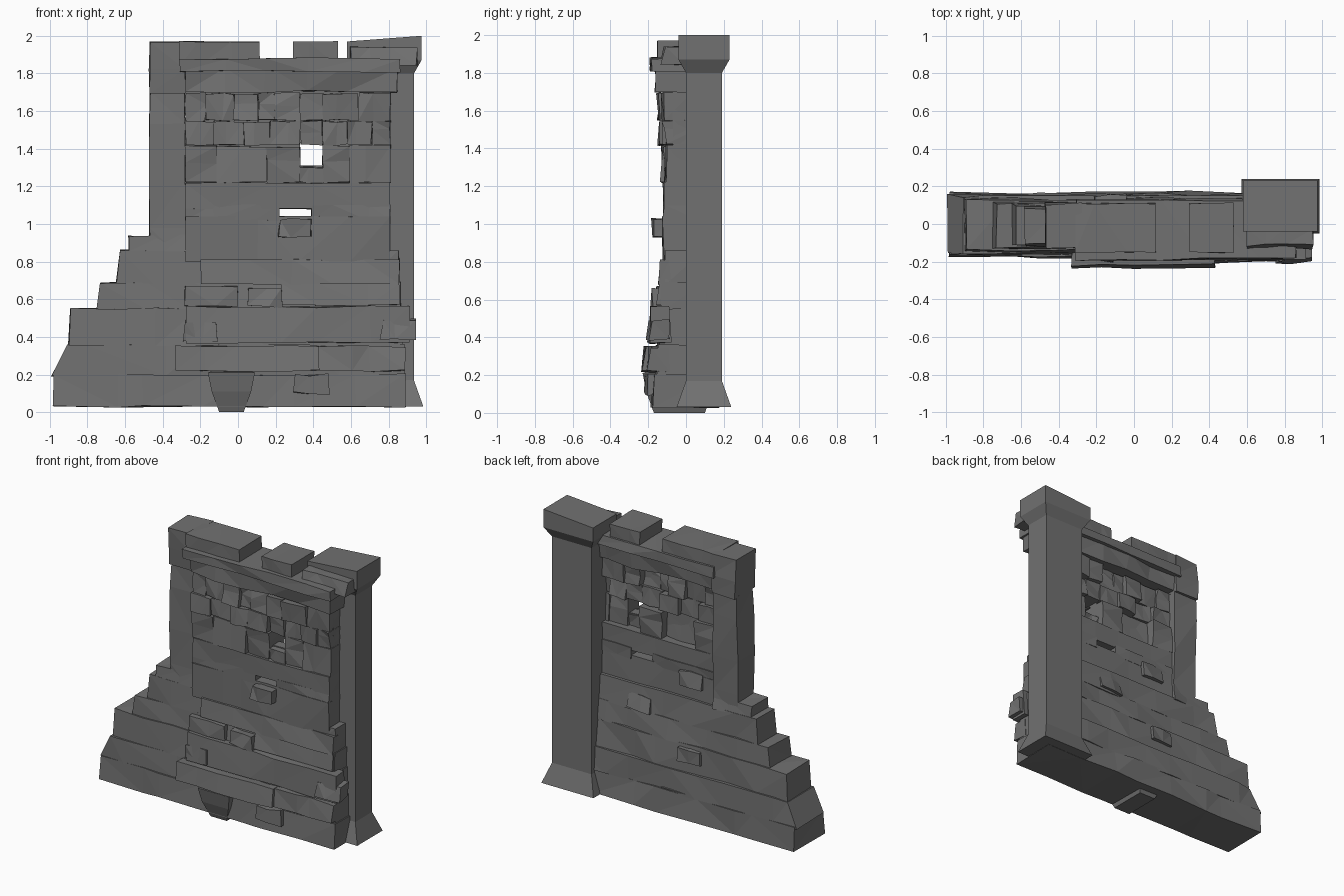
import bpy, bmesh, random
from mathutils import Vector

random.seed(7)
if "Cube" in bpy.data.objects:
    bpy.data.objects.remove(bpy.data.objects["Cube"], do_unlink=True)

GREY = (0.165, 0.165, 0.165, 1)
material = bpy.data.materials.new("dark_stone")
material.use_nodes = True
material.diffuse_color = GREY
shader = material.node_tree.nodes["Principled BSDF"]
shader.inputs["Base Color"].default_value = GREY

# Main lines shared by many parts
column_left, panel_left, panel_right = -0.47, -0.28, 0.81
window_left, window_right, window_bottom = 0.33, 0.45, 1.31
slot_left, slot_right, slot_bottom, slot_top = 0.22, 0.39, 1.04, 1.08
wall_front, wall_back = -0.12, 0.07
ledge, lintel_bottom, lintel_top, wall_top = 1.22, 1.7, 1.84, 1.97


def finish(bm, name):
    bmesh.ops.recalc_face_normals(bm, faces=bm.faces)
    mesh = bpy.data.meshes.new(name)
    bm.to_mesh(mesh)
    bm.free()
    mesh.materials.append(material)
    obj = bpy.data.objects.new(name, mesh)
    bpy.context.collection.objects.link(obj)
    return obj


def stone(name, left, right, front, back, bottom, top, rough=0.01, lean=0, taper=0):
    """Rough hewn block, cut along its longer axis, with nudged corners.
    lean pulls in the upper left edge, taper the upper front and back."""
    low, high = Vector((left, front, bottom)), Vector((right, back, top))
    size = high - low
    bm = bmesh.new()
    bmesh.ops.create_cube(bm, size=1)
    for vert in bm.verts:
        is_top, is_left, is_front = vert.co.z > 0, vert.co.x < 0, vert.co.y < 0
        vert.co = (low + high) / 2 + vert.co * size
        if is_top:
            vert.co.x += lean if is_left else 0
            vert.co.y += taper if is_front else -taper
    along = Vector((0, 0, 1)) if size.z > size.x else Vector((1, 0, 0))
    cuts = 1 + int(size.dot(along) * 3)
    for i in range(cuts):
        spot = low.lerp(high, (i + random.uniform(0.7, 1.3)) / (cuts + 1))
        bmesh.ops.bisect_plane(bm, geom=bm.verts[:] + bm.edges[:] + bm.faces[:],
                               plane_co=spot, plane_no=along)
    for vert in bm.verts:
        nudge = Vector([random.uniform(-rough, rough) for axis in range(3)])
        vert.co += nudge * Vector((0.5, 1, 0.6))
    bmesh.ops.triangulate(bm, faces=bm.faces[:])
    return finish(bm, name)


def flared_block(name, left, right, front, back, profile):
    """Skin rectangles upwards; the profile lists (height, flare) pairs."""
    bm = bmesh.new()
    rings = []
    for z, flare in profile:
        x0, x1, y0, y1 = left - flare, right + flare, front - flare, back + flare
        corners = (x0, y0), (x1, y0), (x1, y1), (x0, y1)
        rings.append([bm.verts.new((x, y, z)) for x, y in corners])
    for lower, upper in zip(rings, rings[1:]):
        for i in range(4):
            bm.faces.new((lower[i - 1], lower[i], upper[i], upper[i - 1]))
    bm.faces.new(rings[0])
    bm.faces.new(rings[-1])
    return finish(bm, name)


# Corner pillar with flared foot and cap, the cap rising to the outer side
pillar = flared_block("corner_pillar", 0.62, 0.935, 0, 0.19, [
    (0.03, 0.05), (0.17, 0), (1.8, 0), (1.87, 0.04), (wall_top, 0.04)])
for vert in pillar.data.vertices:
    if vert.co.z > 1.9 and vert.co.x > 0.8:
        vert.co.z = 2
stone("pillar_cap_front", 0.6, 0.95, -0.13, 0, lintel_top, 1.94, taper=0.02)

# Stepped courses, each shorter and thinner than the one below
bottom = 0.03
for left, top, lean in ((-0.98, 0.2, 0), (-0.99, 0.36, 0.08), (-0.9, 0.55, 0.01),
                        (-0.75, 0.69, 0.02), (-0.65, 0.86, 0.02), (-0.58, 0.94, 0)):
    half = 0.2 - top / 10
    right = 0.9 - top / 20 if top < 0.9 else panel_left
    stone("stepped_course", left, right, -half, half - 0.01, bottom, top,
          lean=lean, taper=0.01)
    bottom = top - 0.01

# Left column, its head a little wider
stone("left_column", column_left, panel_left, -0.1, 0.09, 0.8, lintel_bottom)
stone("left_column_head", column_left, panel_left, wall_front, 0.11,
      lintel_bottom - 0.01, wall_top)

# Middle wall built around a narrow slot
for name, left, right, low, high in (
        ("wall_below_slot", panel_left, panel_right, 0.8, slot_bottom),
        ("wall_left_of_slot", panel_left, slot_left, slot_bottom - 0.02, slot_top + 0.02),
        ("wall_right_of_slot", slot_right, panel_right, slot_bottom - 0.02, slot_top + 0.02),
        ("wall_above_slot", panel_left, panel_right, slot_top, ledge)):
    stone(name, left, right, wall_front, wall_back, low, high, rough=0.006)

# Mortar behind the rubble, framing the small window
for left, right, low, high in (
        (panel_left, window_left, ledge, lintel_top),
        (window_right, panel_right, ledge, lintel_top),
        (window_left, window_right, ledge, window_bottom),
        (window_left, window_right, 1.43, lintel_top)):
    stone("rubble_mortar", left, right, -0.07, 0, low, high, rough=0.002)


def split(left, right, count):
    """Joints that divide a run into uneven stones."""
    step = (right - left) / count
    inner = [left + step * (i + random.uniform(-0.2, 0.2)) for i in range(1, count)]
    return [left] + inner + [right]


# Rubble rows on both sides of the window
heights = [ledge, 1.42, 1.55, lintel_bottom]
for row, (low, high) in enumerate(zip(heights, heights[1:])):
    joints = (split(panel_left, window_left, 3 + row)
              + split(window_right, panel_right, 2 + row % 2))
    for left, right in zip(joints, joints[1:]):
        over_window = left == window_left
        top = window_bottom if over_window and row == 0 else high
        stone("rubble_stone", left, right, random.uniform(-0.15, -0.1),
              random.uniform(0, wall_back), low, top - random.uniform(0, 0.01),
              taper=random.uniform(-0.01, 0.02))

# Lintel, coping and battlements
stone("lintel", panel_left, 0.85, -0.15, 0.09, lintel_bottom, lintel_top,
      rough=0.02, taper=-0.015)
stone("coping", panel_left - 0.03, 0.86, -0.19, 0.13, lintel_top - 0.03, 1.88)
for name, left, right in ("wide_merlon", -0.31, 0.115), ("narrow_merlon", 0.29, 0.53):
    stone(name, left, right, -0.15, 0.11, lintel_top, wall_top, rough=0.005)

# Projecting slabs on the front
for left, right, front, low, high in (
        (-0.33, 0.43, -0.23, 0.22, 0.35), (0.42, 0.89, -0.2, 0.22, 0.35),
        (panel_left, 0.91, -0.19, 0.37, 0.56), (panel_left, 0, -0.16, 0.56, 0.67),
        (0.23, 0.86, -0.15, 0.57, 0.68), (-0.2, 0.86, -0.14, 0.68, panel_right)):
    stone("front_slab", left, right, front, -0.08, low, high, taper=0.01)

# Loose stones, by centre and the side they stand out from
for x, y, z in ((0.14, -0.12, 0.61), (0.3, -0.12, 0.98), (0.39, -0.16, 0.15),
                (-0.2, -0.14, 0.43), (0.85, -0.14, 0.44),
                (-0.13, 0.1, 0.48), (0.3, 0.06, 0.74), (-0.1, 0.03, 1)):
    stone("loose_stone", x - 0.09, x + 0.09, y - 0.06, y + 0.06, z - 0.05, z + 0.05,
          rough=0.015, lean=0.01, taper=0.01)

# Wedge stone at the foot, narrow end down
flared_block("foot_wedge", -0.1, 0.03, -0.17, 0.1, [
    (0, 0), (0.11, 0.04), (0.21, 0.06), (0.23, 0.01)])
